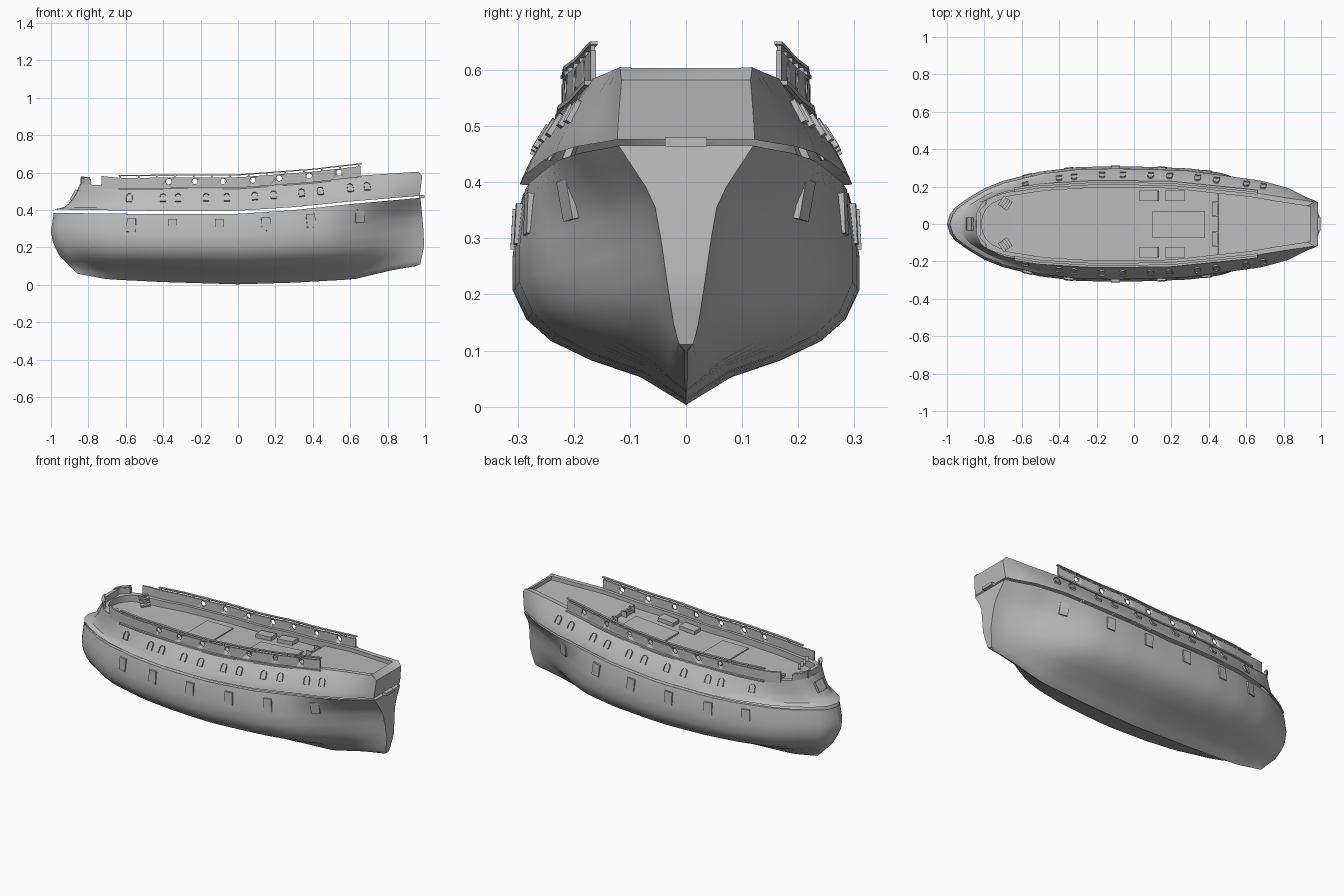
import bpy, bmesh, math
from mathutils import Vector, Matrix

if "Cube" in bpy.data.objects:
    bpy.data.objects.remove(bpy.data.objects["Cube"])

grey = bpy.data.materials.new("plain_grey")
grey.use_nodes = True
grey.diffuse_color = (0.5, 0.5, 0.5, 1)
grey.node_tree.nodes["Principled BSDF"].inputs["Base Color"].default_value = (0.5, 0.5, 0.5, 1)


def mix(a, b, t):
    return a + (b - a) * t


def table(*pts):
    """Piecewise linear function through (x, value) points."""
    def f(x):
        if x <= pts[0][0]:
            return pts[0][1]
        for (a, p), (b, q) in zip(pts, pts[1:]):
            if x <= b:
                return mix(p, q, (x - a) / (b - a))
        return pts[-1][1]
    return f


# Hull lines: plan widths, heights, end profiles and section shapes
beam = table((-1, 0), (-.985, .05), (-.96, .085), (-.9, .13), (-.8, .19), (-.7, .23), (-.5, .28),
             (-.3, .304), (-.1, .309), (.1, .305), (.3, .297), (.5, .27), (.7, .235), (.85, .19),
             (.95, .14), (1, .12))
keel = table((-.86, .06), (-.7, .03), (-.4, .015), (0, .003), (.3, .012), (.62, .03), (.83, .08), (.95, .1))
sheer = table((-1, .385), (-.4, .378), (0, .38), (.3, .4), (.6, .432), (.97, .465))
gap = table((-1, .018), (.3, .016), (.97, .011))
rim_beam = table((-.845, 0), (-.84, .06), (-.82, .1), (-.79, .13), (-.7, .17), (-.5, .2), (-.2, .218),
                 (.2, .213), (.45, .187), (.65, .167), (.8, .142), (.985, .115))
rim_z = table((-.85, .54), (-.73, .532), (-.64, .522), (0, .525), (.4, .555), (.66, .585),
              (.965, .605), (.985, .582))
stem = table((0, -.86), (.13, -.9), (.3, -.955), (.5, -.99), (.7, -1), (1, -.985))
sternpost = table((0, .95), (.03, .975), (.3, .995), (.6, .99), (1, .975))
mid_shape = table((0, 0), (.13, .26), (.21, .55), (.3, .78), (.4, .92), (.54, 1), (.7, 1), (.9, .97), (1, .94))
stern_shape = table((0, .02), (.03, .1), (.1, .17), (.33, .28), (.55, .375), (.74, .48), (.9, .8), (1, 1))


def lower(u, v):
    f = min(v, 1)
    x = mix(stem(f), sternpost(f), u)
    b = min(max((u - .72) / .28, 0), 1)
    b = b * b * (3 - 2 * b)
    y = beam(2 * u - 1) * mix(mid_shape(f), stern_shape(f), b)
    if v > 1:
        y *= .92
    return Vector((x, y, mix(keel(x), sheer(x), f)))


def upper(u, v):
    g = min(v, 1)
    x = mix(mix(-.985, -.845, g ** .4), mix(.972, .985, g), u)
    xr = mix(-.845, .985, u)
    p = mix(.5, 1.2, min(u * 5, 1))
    y = mix(lower(u, 1).y * 1.02, rim_beam(xr), g ** p)
    z = mix(sheer(x) + gap(x), rim_z(xr), g)
    if v > 1:      # inside of the bulwark, down to the deck
        x = mix(-.815, .945, u)
        y = max(y - .022, 0)
        z = rim_z(x)
    if v > 2:
        z -= .038 if x < .45 else .022
    return Vector((x, y, z))


def finish(bm, name, mirror=False, angle=30):
    bmesh.ops.remove_doubles(bm, verts=bm.verts, dist=1e-5)
    bmesh.ops.dissolve_degenerate(bm, edges=bm.edges, dist=1e-5)
    bmesh.ops.recalc_face_normals(bm, faces=bm.faces)
    me = bpy.data.meshes.new(name)
    bm.to_mesh(me)
    bm.free()
    me.materials.append(grey)
    ob = bpy.data.objects.new(name, me)
    bpy.context.collection.objects.link(ob)
    if mirror:
        m = ob.modifiers.new("Mirror", "MIRROR")
        m.use_axis = (False, True, False)
        m.use_mirror_merge = False
    bpy.ops.object.select_all(action="DESELECT")
    ob.select_set(True)
    bpy.context.view_layer.objects.active = ob
    bpy.ops.object.shade_smooth_by_angle(angle=math.radians(angle))
    return ob


def loft(name, fn, us, vs, joined_row):
    """Skin both sides, the flat stern, and one row joined across the centre."""
    bm = bmesh.new()
    port = [[bm.verts.new(fn(u, v)) for v in vs] for u in us]
    star = [[bm.verts.new(fn(u, v) * Vector((1, -1, 1))) for v in vs] for u in us]
    for i in range(len(us) - 1):
        for j in range(len(vs) - 1):
            for g in (port, star):
                bm.faces.new((g[i][j], g[i + 1][j], g[i + 1][j + 1], g[i][j + 1]))
        j = joined_row
        bm.faces.new((port[i][j], port[i + 1][j], star[i + 1][j], star[i][j]))
    for j in range(len(vs) - 1):
        bm.faces.new((port[-1][j], port[-1][j + 1], star[-1][j + 1], star[-1][j]))
    return finish(bm, name)


stations = [0, .003, .0075, .014, .02, .03] + [.05 + .025 * i for i in range(38)] + [.989, 1]
loft("lower_hull", lower, stations, [0, .03, .07, .13, .21, .3, .4, .54, .7, .8, .9, 1, 1.05], 0)
step = (.45 + .815) / 1.76
loft("upper_hull_and_deck", upper, sorted(stations + [step - .0005, step + .0005]),
     [0, .1, .25, .45, .7, 1, 2, 3], -1)


def strip(bm, x0, x1, dy, width, dz, height, n=28):
    """Closed band that follows the rim between two x positions."""
    rows = []
    for i in range(n + 1):
        x = mix(x0, x1, i / n)
        y, z = rim_beam(x) + dy, rim_z(x) + dz
        rows.append([bm.verts.new((x, y + a, z + b)) for a, b in
                     ((0, 0), (width, 0), (width, height), (0, height))])
    for a, b in zip(rows, rows[1:]):
        for k in range(4):
            bm.faces.new((a[k], a[k - 1], b[k - 1], b[k]))
    bm.faces.new(rows[0])
    bm.faces.new(rows[-1])


def box(bm, center, size, rot=0, tilt=0):
    m = Matrix.Translation(center) @ Matrix.Rotation(rot, 4, "Z") @ Matrix.Rotation(-tilt, 4, "Y")
    bmesh.ops.create_cube(bm, size=1, matrix=m @ Matrix.Diagonal((*size, 1)))


# Side rail walls with round holes
bm = bmesh.new()
strip(bm, -.73, .655, -.006, .01, -.014, .064)
wall = finish(bm, "rail_wall", True)
bm = bmesh.new()
for x in (-.37, -.23, -.08, .08, .22, .38, .54):
    m = Matrix.Translation((x, 0, rim_z(x) + .029)) @ Matrix.Rotation(math.pi / 2, 4, "X")
    bmesh.ops.create_cone(bm, cap_ends=True, segments=14, radius1=.015, radius2=.015, depth=1, matrix=m)
cutter = finish(bm, "hole_cutter")
cutter.hide_render = True
cutter.hide_viewport = True
cut = wall.modifiers.new("Holes", "BOOLEAN")
cut.operation = "DIFFERENCE"
cut.object = cutter

# Handrail on short posts, and the outer ledge beneath
bm = bmesh.new()
strip(bm, -.64, .66, -.008, .014, .06, .006)
for i in range(14):
    x = mix(-.63, .645, i / 13)
    box(bm, (x, rim_beam(x) - .001, rim_z(x) + .055), (.008, .008, .014))
finish(bm, "handrail", True)
bm = bmesh.new()
strip(bm, -.64, .66, -.004, .02, -.012, .008)
finish(bm, "outer_ledge", True)

# Curved bulwark around the bow
bm = bmesh.new()
strip(bm, -.838, -.785, -.02, .02, -.005, .036, 8)
box(bm, (-.832, .03, .555), (.02, .064, .036))
finish(bm, "bow_bulwark", True)
bm = bmesh.new()
strip(bm, -.84, -.79, -.024, .028, .033, .007, 8)
finish(bm, "bow_bulwark_cap", True)


def frame(fn, x, v, lean):
    """Matrix on the hull side: X along, Y outward, Z up the side."""
    a, b = fn(0, v).x, fn(1, v).x
    u, e = (x - a) / (b - a), .01
    t = (fn(u + e, v) - fn(u - e, v)).normalized()
    n = (fn(u, v + .06) - fn(u, v - .06)).cross(t).normalized()
    n.z *= lean
    n.normalize()
    t = (t - n * t.dot(n)).normalized()
    return Matrix.Translation(fn(u, v)) @ Matrix((t, n, t.cross(n))).transposed().to_4x4()


def plate(bm, outline, m, back, front, inset):
    base = [bm.verts.new(m @ Vector((x, back, z))) for x, z in outline]
    top = [bm.verts.new(m @ Vector((x, front, z))) for x, z in outline]
    for i in range(len(base)):
        bm.faces.new((base[i - 1], base[i], top[i], top[i - 1]))
    bm.faces.new(base)
    face = bm.faces.new(top)
    if inset:
        bmesh.ops.inset_individual(bm, faces=[face], thickness=inset)
        for v in face.verts:
            v.co -= m.col[1].xyz * (front - .002)


# Arched upper ports
arch = [(-.016, -.022), (.016, -.022)] + [
    (.016 * math.cos(a * math.pi / 6), .008 + .016 * math.sin(a * math.pi / 6)) for a in range(7)]
bm = bmesh.new()
for x in (-.58, -.4, -.32, -.17, -.06, .09, .19, .34, .44, .6, .69):
    plate(bm, arch, frame(upper, x, .53, 1), -.012, .009, .005)
finish(bm, "arched_ports", True)

# Square lower port lids
lid = [(-.024, -.036), (.024, -.036), (.024, .036), (-.024, .036)]
bm = bmesh.new()
for x in (-.57, -.35, -.1, .15, .39, .65):
    plate(bm, lid, frame(lower, x, .83, .45), -.012, .008, 0)
finish(bm, "lower_port_lids", True)

# Framed port on the bow slope
bm = bmesh.new()
slope = Matrix.Translation((-.876, 0, .48)) @ Matrix.Rotation(math.radians(90), 4, "Z") \
    @ Matrix.Rotation(math.radians(30), 4, "X")
plate(bm, [(-.036, -.03), (.036, -.03), (.036, .03), (-.036, .03)], slope, -.02, .009, .008)
finish(bm, "bow_port")


def deck_z(x):
    return upper((x + .815) / 1.76, 3).z


def deck_box(bm, x, y, size, lift):
    """Box lying along the slope of the deck."""
    tilt = math.atan2(deck_z(x + .05) - deck_z(x - .05), .1)
    box(bm, (x, y, deck_z(x) + lift), size, 0, tilt)


# Deck hatches
bm = bmesh.new()
deck_box(bm, .24, -.003, (.28, .145, .02), .001)
finish(bm, "main_hatch")
bm = bmesh.new()
deck_box(bm, -.22, 0, (.17, .3, .012), 0)
finish(bm, "fore_hatch")
bm = bmesh.new()
for x in (.08, .22):
    deck_box(bm, x, .15, (.1, .056, .03), .007)
finish(bm, "side_hatches", True)

# Steps up to the aft deck and the angled bow steps
bm = bmesh.new()
for i in range(3):
    box(bm, (.444 - .009 * i, .08, deck_z(.43) + .022 - .008 * i), (.012, .07, .008))
for y in (.042, .118):
    box(bm, (.435, y, deck_z(.43) + .014), (.036, .006, .034))
finish(bm, "aft_steps", True)
bm = bmesh.new()
for i in range(4):
    box(bm, (-.705 + .011 * i, .122 - .008 * i, deck_z(-.69) + .052 - .014 * i), (.016, .055, .007), -.6)
finish(bm, "bow_steps", True)

# Block at the head of the sternpost
bm = bmesh.new()
box(bm, (.982, 0, .472), (.03, .075, .016))
finish(bm, "sternpost_head")
